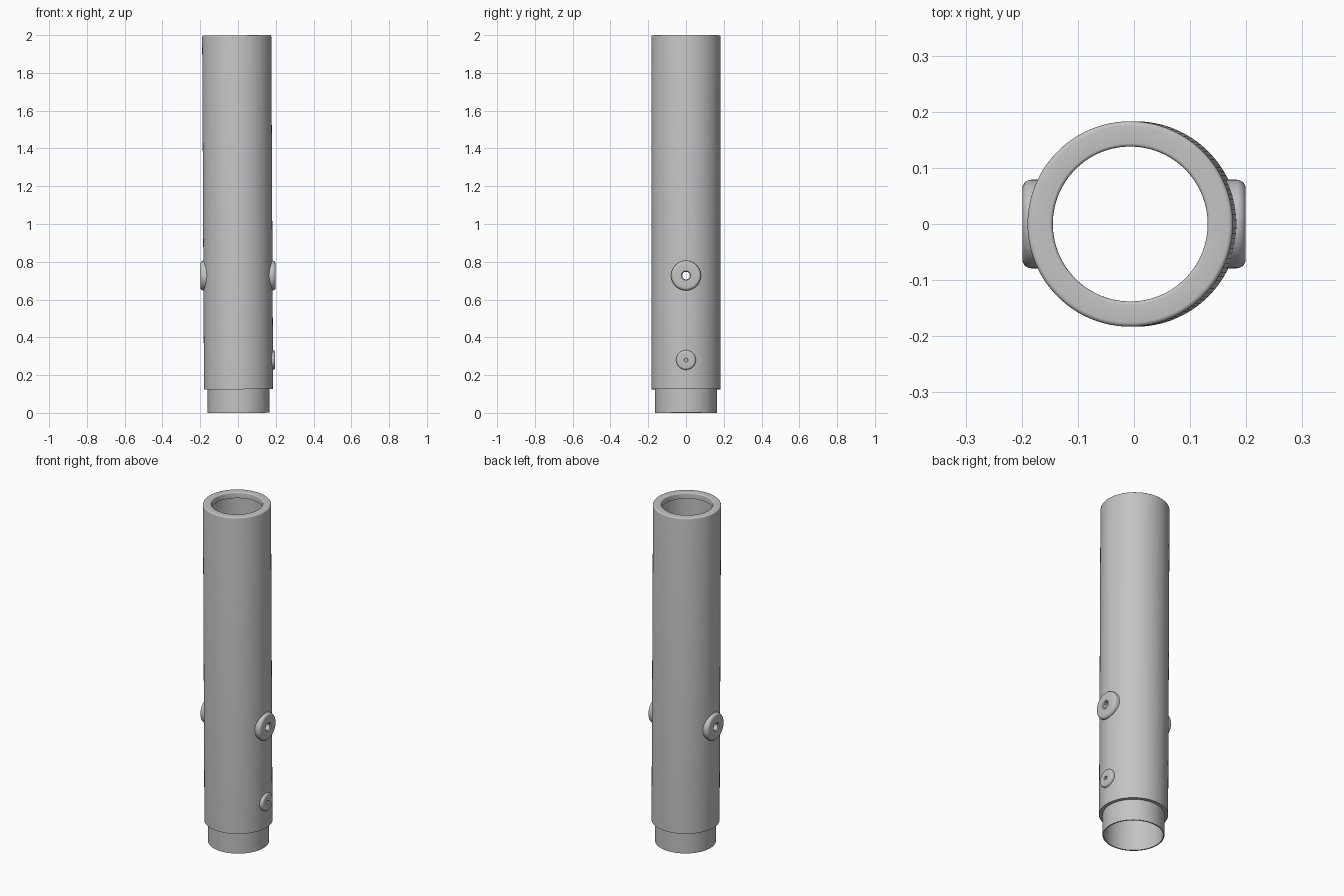
import bpy, math
from mathutils import Matrix

if "Cube" in bpy.data.objects:
    bpy.data.objects.remove(bpy.data.objects["Cube"])

metal = bpy.data.materials.new("grey metal")
metal.diffuse_color = (0.55, 0.55, 0.55, 1)
metal.use_nodes = True
metal.node_tree.nodes["Principled BSDF"].inputs["Base Color"].default_value = metal.diffuse_color


def lathe(name, profile, matrix, steps=96):
    """Revolve a closed (radius, height) loop about its local z axis."""
    n = len(profile)
    verts = [matrix @ Matrix.Rotation(2 * math.pi * i / steps, 4, 'Z') @ Matrix.Translation((r, 0, h))
             for i in range(steps) for r, h in profile]
    faces = []
    for i in range(steps):
        a, b = i * n, (i + 1) % steps * n
        faces += [(a + j, b + j, b + (j + 1) % n, a + (j + 1) % n) for j in range(n)]
    mesh = bpy.data.meshes.new(name)
    mesh.from_pydata([v.translation for v in verts], [], faces)
    mesh.materials.append(metal)
    ob = bpy.data.objects.new(name, mesh)
    bpy.context.collection.objects.link(ob)
    return ob


def arc(r, h, radius, start, end, steps=5):
    """Rounded profile corner, angles in degrees."""
    pts = []
    for i in range(steps + 1):
        a = math.radians(start + (end - start) * i / steps)
        pts.append((r + radius * math.cos(a), h + radius * math.sin(a)))
    return pts


def smooth(ob):
    bpy.ops.object.select_all(action='DESELECT')
    ob.select_set(True)
    bpy.context.view_layer.objects.active = ob
    bpy.ops.object.shade_smooth_by_angle(angle=math.radians(30))


# Tube: spigot foot, stepped sleeve, rounded top lip; leans very slightly
lean = Matrix.Translation((0.0036, 0, 0)) @ Matrix.Rotation(-0.0052, 4, 'Y')
profile = [(0.157, 0), (0.164, 0), (0.164, 0.125), (0.183, 0.125)]
profile += arc(0.175, 1.991, 0.008, 0, 90)
profile += arc(0.144, 1.993, 0.006, 90, 180)
profile += [(0.138, 1.965), (0.157, 1.965)]
tube = lathe("tube", profile, lean, 128)

# Drilled holes: (name, height, radius, start x, end x)
for name, z, r, x0, x1 in (("cross_hole_cutter", 0.727, 0.02, -0.3, 0.3),
                           ("pin_hole_cutter", 0.28, 0.009, 0.1, 0.3)):
    bpy.ops.mesh.primitive_cylinder_add(vertices=32, radius=r, depth=x1 - x0,
                                        location=((x0 + x1) / 2, 0, z),
                                        rotation=(0, math.pi / 2, 0))
    cutter = bpy.context.object
    cutter.name = name
    cutter.hide_render = True
    bpy.context.view_layer.objects.active = tube
    mod = tube.modifiers.new(name, 'BOOLEAN')
    mod.object, mod.operation, mod.solver = cutter, 'DIFFERENCE', 'EXACT'
    bpy.ops.object.modifier_apply(modifier=mod.name)
    bpy.data.objects.remove(cutter)
smooth(tube)


# Round bosses with a drilled, slightly countersunk centre
def boss(name, side, z, radius, hole, outer, bevel):
    loop = [(hole, 0.161), (radius, 0.161)]
    loop += arc(radius - bevel, outer - bevel, bevel, 0, 90)
    loop += [(hole * 1.25, outer), (hole, outer - hole * 0.25)]
    place = Matrix.Translation((0, 0, z)) @ Matrix.Rotation(side * math.pi / 2, 4, 'Y')
    smooth(lathe(name, loop, place, 48))


boss("right_boss", 1, 0.727, 0.079, 0.02, 0.199, 0.016)
boss("left_boss", -1, 0.727, 0.079, 0.02, 0.199, 0.016)
boss("small_boss", 1, 0.28, 0.052, 0.009, 0.197, 0.012)
